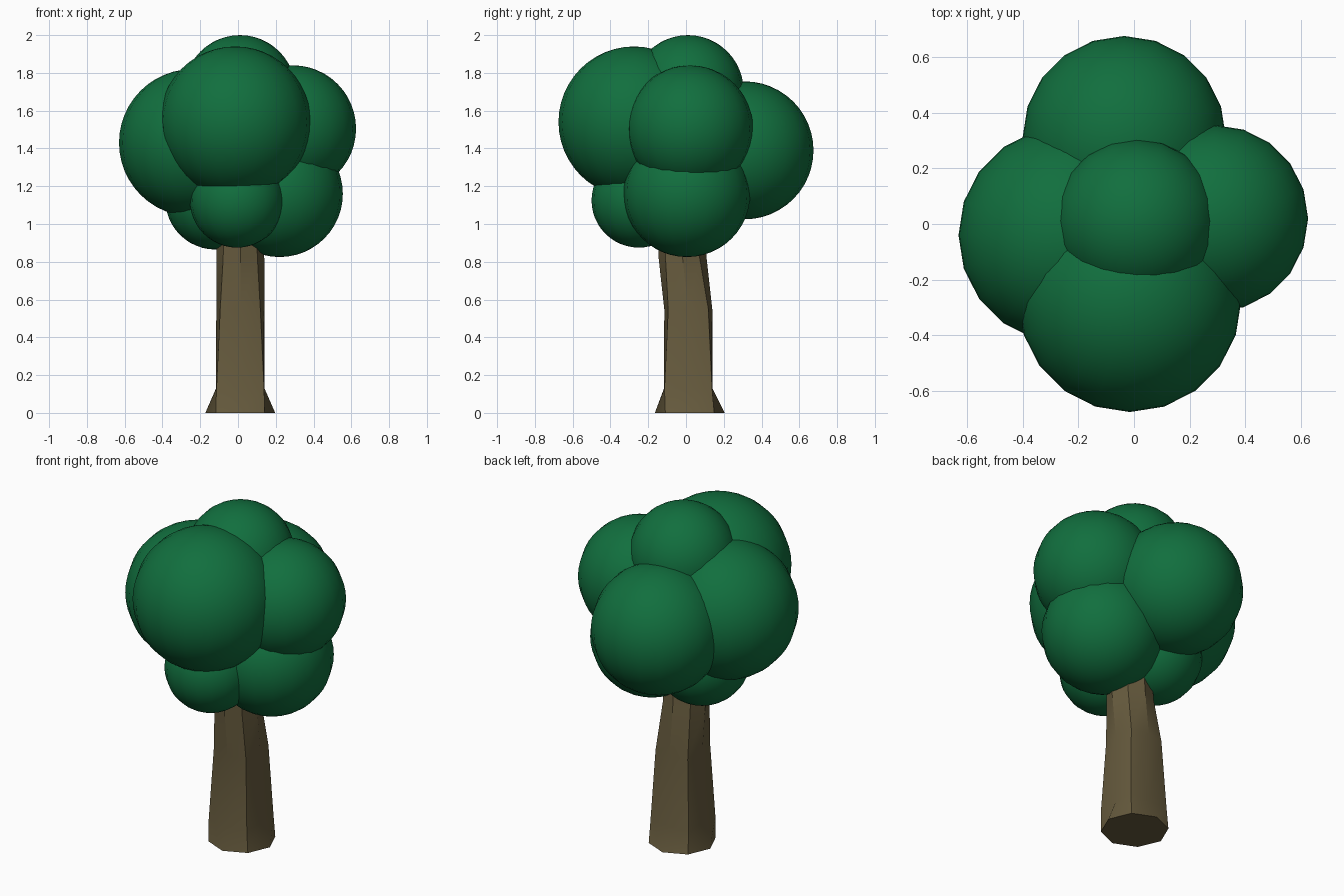
import bpy, bmesh, math

cube = bpy.data.objects.get("Cube")
if cube:
    bpy.data.objects.remove(cube, do_unlink=True)


def make_material(name, rgb):
    mat = bpy.data.materials.new(name)
    mat.use_nodes = True
    color = (*rgb, 1.0)
    mat.diffuse_color = color
    bsdf = next(n for n in mat.node_tree.nodes if n.type == 'BSDF_PRINCIPLED')
    bsdf.inputs["Base Color"].default_value = color
    bsdf.inputs["Roughness"].default_value = 0.9
    return mat


def add_object(name, bm, mat, angle):
    bmesh.ops.recalc_face_normals(bm, faces=bm.faces[:])
    mesh = bpy.data.meshes.new(name)
    bm.to_mesh(mesh)
    bm.free()
    mesh.materials.append(mat)
    obj = bpy.data.objects.new(name, mesh)
    bpy.context.collection.objects.link(obj)
    bpy.ops.object.select_all(action='DESELECT')
    obj.select_set(True)
    bpy.context.view_layer.objects.active = obj
    bpy.ops.object.shade_smooth_by_angle(angle=math.radians(angle))
    return obj


leaf_green = make_material("leaf green", (0.0056, 0.158, 0.048))
bark_brown = make_material("bark brown", (0.135, 0.105, 0.048))

# Foliage: overlapping round clumps (x, y, z, radius)
clumps = {
    "front_clump": (-0.015, -0.275, 1.54, 0.40),
    "back_clump": (-0.035, 0.31, 1.39, 0.365),
    "right_clump": (-0.24, -0.04, 1.43, 0.39),
    "left_clump": (0.29, 0.02, 1.505, 0.335),
    "top_clump": (0.01, 0.01, 1.705, 0.295),
    "lower_front_clump": (-0.005, -0.25, 1.125, 0.25),
    "lower_left_clump": (0.22, 0.005, 1.16, 0.335),
    "lower_right_clump": (-0.12, 0.02, 1.13, 0.265),
}
for name, (x, y, z, radius) in clumps.items():
    bm = bmesh.new()
    bmesh.ops.create_uvsphere(bm, u_segments=20, v_segments=24, radius=radius)
    bmesh.ops.translate(bm, verts=bm.verts[:], vec=(x, y, z))
    add_object(name, bm, leaf_green, 40)

# Trunk: eight-sided rings (z, centre y, radius on the axes, radius on the diagonals)
rings = [
    (0.0, 0.02, 0.185, 0.183),
    (0.13, 0.012, 0.128, 0.178),
    (0.55, 0.012, 0.127, 0.150),
    (0.82, -0.018, 0.127, 0.128),
    (1.05, -0.03, 0.12, 0.12),
]
bm = bmesh.new()
loops = []
for z, cy, axis_r, diagonal_r in rings:
    loop = []
    for i in range(8):
        a = i * math.pi / 4
        r = diagonal_r if i % 2 else axis_r
        loop.append(bm.verts.new((0.012 + r * math.cos(a), cy + r * math.sin(a), z)))
    loops.append(loop)
for low, high in zip(loops, loops[1:]):
    for i in range(8):
        j = (i + 1) % 8
        bm.faces.new((low[i], low[j], high[j], high[i]))
bm.faces.new(loops[0][::-1])
bm.faces.new(loops[-1])
add_object("trunk", bm, bark_brown, 30)
